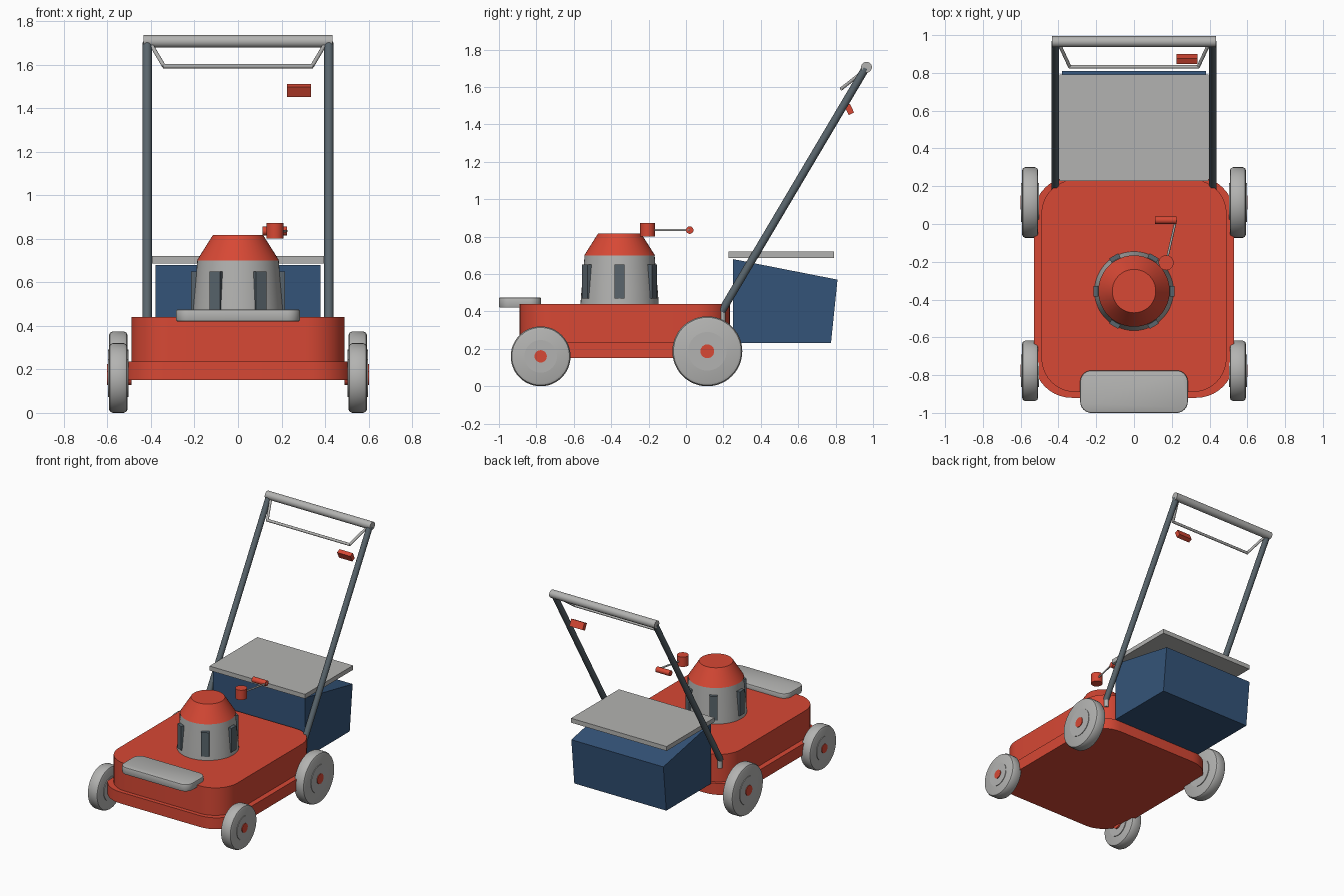
import bpy, bmesh, math
from mathutils import Vector

if "Cube" in bpy.data.objects:
    bpy.data.objects.remove(bpy.data.objects["Cube"])


def material(name, rgb):
    m = bpy.data.materials.new(name)
    m.diffuse_color = (*rgb, 1)
    m.use_nodes = True
    m.node_tree.nodes["Principled BSDF"].inputs["Base Color"].default_value = m.diffuse_color
    return m


RED = material("red", (0.68, 0.065, 0.035))
GREY = material("light grey", (0.45, 0.45, 0.44))
SLATE = material("slate", (0.10, 0.13, 0.15))
BLUE = material("blue", (0.034, 0.088, 0.19))


def finish(bm, name, mat, smooth=True):
    bmesh.ops.recalc_face_normals(bm, faces=bm.faces[:])
    me = bpy.data.meshes.new(name)
    bm.to_mesh(me)
    bm.free()
    me.materials.append(mat)
    ob = bpy.data.objects.new(name, me)
    bpy.context.collection.objects.link(ob)
    if smooth:
        bpy.ops.object.select_all(action='DESELECT')
        ob.select_set(True)
        bpy.context.view_layer.objects.active = ob
        bpy.ops.object.shade_smooth_by_angle(angle=math.radians(35))
    return ob


def box(name, mat, centre, size, rot=(0, 0, 0)):
    bm = bmesh.new()
    bmesh.ops.create_cube(bm, size=1)
    bmesh.ops.scale(bm, vec=size, verts=bm.verts)
    ob = finish(bm, name, mat, False)
    ob.location, ob.rotation_euler = centre, rot
    return ob


def rod(name, mat, a, b, r, sides=24):
    a, b = Vector(a), Vector(b)
    bm = bmesh.new()
    bmesh.ops.create_cone(bm, cap_ends=True, segments=sides, radius1=r, radius2=r,
                          depth=(b - a).length)
    ob = finish(bm, name, mat)
    ob.location = (a + b) / 2
    ob.rotation_euler = (b - a).to_track_quat('Z', 'Y').to_euler()
    return ob


def lathe(name, mat, profile, centre, axis='Z', sides=48):
    """Closed solid of revolution from (radius, height) points."""
    bm = bmesh.new()
    rings = []
    for r, h in profile:
        ring = []
        for i in range(sides):
            t = 2 * math.pi * i / sides
            c, s = r * math.cos(t), r * math.sin(t)
            ring.append(bm.verts.new((c, s, h) if axis == 'Z' else (h, c, s)))
        rings.append(ring)
    for p, q in zip(rings, rings[1:]):
        for i in range(sides):
            j = (i + 1) % sides
            bm.faces.new((p[i], p[j], q[j], q[i]))
    bm.faces.new(rings[0])
    bm.faces.new(rings[-1])
    ob = finish(bm, name, mat)
    ob.location = centre
    return ob


def rounded_slab(name, mat, x, y0, y1, z0, z1, radius, edge=0.0):
    """Plate with rounded plan corners and optional softened rims."""
    bm = bmesh.new()
    bmesh.ops.create_cube(bm, size=1)
    bmesh.ops.scale(bm, vec=(2 * x, y1 - y0, z1 - z0), verts=bm.verts)
    bmesh.ops.translate(bm, vec=(0, (y0 + y1) / 2, (z0 + z1) / 2), verts=bm.verts)
    upright = [e for e in bm.edges if abs(e.verts[0].co.z - e.verts[1].co.z) > 1e-4]
    bmesh.ops.bevel(bm, geom=upright, offset=radius, segments=10, profile=0.5, affect='EDGES')
    if edge:
        rims = [e for e in bm.edges if abs(e.verts[0].co.z - e.verts[1].co.z) < 1e-4]
        bmesh.ops.bevel(bm, geom=rims, offset=edge, segments=2, profile=0.5, affect='EDGES')
    return finish(bm, name, mat)


# Deck, lower skirt and front bumper
rounded_slab("deck", RED, 0.49, -0.89, 0.235, 0.16, 0.44, 0.18)
rounded_slab("deck_skirt", RED, 0.53, -0.92, 0.25, 0.15, 0.235, 0.2)
rounded_slab("front_bumper", GREY, 0.285, -1.0, -0.775, 0.42, 0.475, 0.06, 0.008)

# Engine housing, cap and vents
EY = -0.355
lathe("engine_housing", GREY, [(0.21, 0.43), (0.205, 0.50), (0.187, 0.70)], (0, EY, 0))
lathe("engine_cap", RED, [(0.189, 0.70), (0.115, 0.817)], (0, EY, 0))
for k in range(6):
    t = k * math.pi / 3
    box("engine_vent", SLATE, (0.198 * math.cos(t), EY + 0.198 * math.sin(t), 0.56),
        (0.034, 0.055, 0.18), (0, 0, t))

# Starter post with cord and pull grip
rod("starter_post", RED, (0.17, -0.205, 0.80), (0.17, -0.205, 0.873), 0.04)
rod("starter_cord", GREY, (0.17, -0.205, 0.835), (0.222, 0.02, 0.835), 0.006, 12)
rod("pull_grip", RED, (0.112, 0.02, 0.835), (0.225, 0.02, 0.835), 0.02)

# Grass bin from a side profile, and its lid
bm = bmesh.new()
side = [(0.25, 0.23), (0.775, 0.23), (0.81, 0.57), (0.25, 0.68)]
left = [bm.verts.new((-0.38, y, z)) for y, z in side]
right = [bm.verts.new((0.38, y, z)) for y, z in side]
bm.faces.new(left)
bm.faces.new(right)
for i in range(4):
    j = (i + 1) % 4
    bm.faces.new((left[i], left[j], right[j], right[i]))
finish(bm, "grass_bin", BLUE, False)
box("bin_lid", GREY, (0, 0.51, 0.703), (0.79, 0.565, 0.033))

# Wheels with hub discs and axle caps
for s in (-1, 1):
    for label, y, r, hub, cap in (("front", -0.777, 0.16, 0.087, 0.033),
                                  ("rear", 0.114, 0.187, 0.103, 0.037)):
        lathe(label + "_wheel", GREY,
              [(r - 0.018, -0.043), (r - 0.006, -0.038), (r, -0.026),
               (r, 0.026), (r - 0.006, 0.038), (r - 0.018, 0.043)],
              (s * 0.55, y, r), 'X')
        rod(label + "_hub", GREY, (s * 0.502, y, r), (s * 0.597, y, r), hub, 40)
        rod(label + "_axle_cap", RED, (s * 0.49, y, r), (s * 0.602, y, r), cap)

# Push handle: side tubes, brackets, grip bar and safety bail
for s in (-1, 1):
    rod("handle_tube", SLATE, (s * 0.417, 0.19, 0.40), (s * 0.417, 0.96, 1.70), 0.021)
    rod("handle_bracket", GREY, (s * 0.417, 0.195, 0.34), (s * 0.417, 0.195, 0.41), 0.016)
    rod("bail_arm", GREY, (s * 0.395, 0.95, 1.685), (s * 0.34, 0.832, 1.592), 0.009, 12)
rod("grip_bar", GREY, (-0.435, 0.965, 1.706), (0.435, 0.965, 1.706), 0.029)
rod("bail_bar", GREY, (-0.345, 0.832, 1.592), (0.345, 0.832, 1.592), 0.01, 12)

# Throttle block
box("throttle_block", RED, (0.28, 0.873, 1.48), (0.11, 0.032, 0.052), (0.45, 0, 0))
